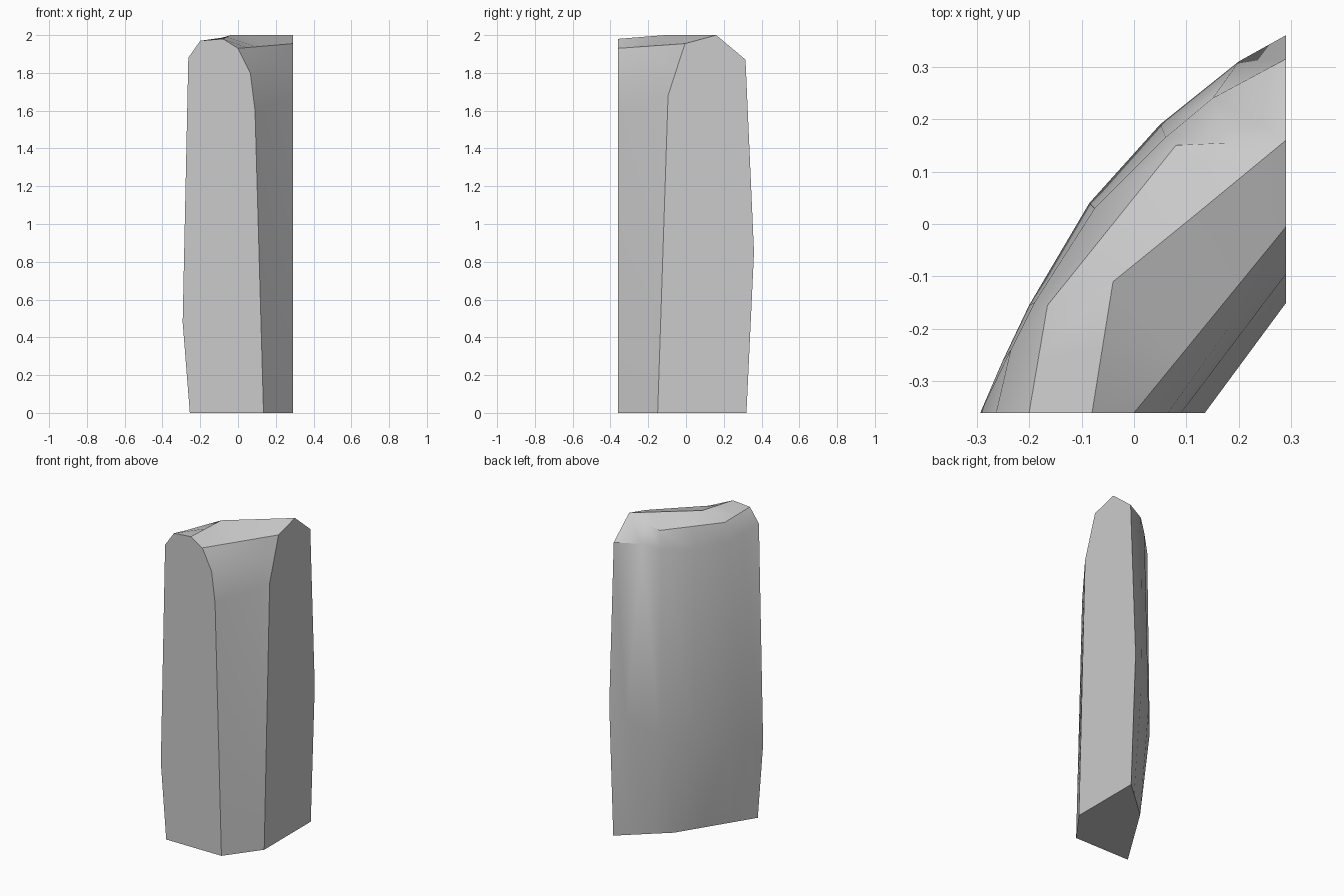
import bpy
import bmesh
import math
from mathutils import Vector

default_cube = bpy.data.objects.get("Cube")
if default_cube:
    bpy.data.objects.remove(default_cube, do_unlink=True)

STATIONS = 7           # cross-sections between the two cut ends
FRONT, SIDE = -.36, .29  # planes of the flat end cuts


def resample(points, count):
    """Evenly sample a guide line by its control point index."""
    points = [Vector(p) for p in points]
    result = []
    for station in range(count):
        position = station / (count - 1) * (len(points) - 1)
        index = min(int(position + 1e-6), len(points) - 2)
        result.append(points[index].lerp(points[index + 1], position - index))
    return result


def guide(front, side, between=()):
    """Guide line from the front cut (x, z) to the side cut (y, z)."""
    start = (front[0], FRONT, front[1])
    end = (SIDE, side[0], side[1])
    return resample([start, *between, end], STATIONS)


# Guide lines around the slab, from outer foot over the top to inner foot
outer_foot = guide((-.255, 0), (.32, 0), [(.025, .085, 0)])
outer_belly = guide((-.293, .48), (.36, .85), [
    (-.25, -.26, .52), (-.2, -.155, .55), (-.085, .04, .6),
    (.05, .19, .65), (.2, .31, .75)])
outer_shoulder = guide((-.263, 1.88), (.315, 1.87), [
    (-.235, -.24, 1.85), (-.19, -.15, 1.82), (-.075, .03, 1.81),
    (.06, .165, 1.83), (.15, .24, 1.87)])
outer_rim = guide((-.2, 1.97), (.16, 2), [
    (-.165, -.155, 1.94), (.08, .15, 1.94)])
crown = guide((-.08, 1.98), (.16, 2), [(-.04, -.11, 2), (.12, .02, 2)])
inner_rim = guide((0, 1.93), (-.005, 1.955))
inner_shoulder = guide((.065, 1.8), (-.043, 1.84))
inner_wall = guide((.09, 1.6), (-.095, 1.68))
inner_foot = guide((.135, 0), (-.15, 0))

guides = [outer_foot, outer_belly, outer_shoulder, outer_rim, crown,
          inner_rim, inner_shoulder, inner_wall, inner_foot]

# Skin the guides, closing the ring along the base
bm = bmesh.new()
grid = [[bm.verts.new(point) for point in line] for line in guides]
for line, following in zip(grid[:-1], grid[1:]):
    for s in range(STATIONS - 1):
        bm.faces.new((line[s], line[s + 1], following[s + 1], following[s]))

# Flat base and end cuts
bm.faces.new(grid[0] + grid[-1][::-1])
bm.faces.new([line[0] for line in grid])
bm.faces.new([line[-1] for line in grid])
bmesh.ops.remove_doubles(bm, verts=bm.verts[:], dist=.0005)
bmesh.ops.recalc_face_normals(bm, faces=bm.faces[:])

mesh = bpy.data.meshes.new("stone_slab")
bm.to_mesh(mesh)
bm.free()
slab = bpy.data.objects.new("stone_slab", mesh)
bpy.context.collection.objects.link(slab)

# Plain grey stone
stone = bpy.data.materials.new("grey stone")
stone.use_nodes = True
colour = (.6, .6, .6, 1)
stone.diffuse_color = colour
stone.node_tree.nodes["Principled BSDF"].inputs["Base Color"].default_value = colour
mesh.materials.append(stone)

# Smooth curved sides, crisp cut edges
bpy.ops.object.select_all(action="DESELECT")
slab.select_set(True)
bpy.context.view_layer.objects.active = slab
bpy.ops.object.shade_smooth_by_angle(angle=math.radians(30))
